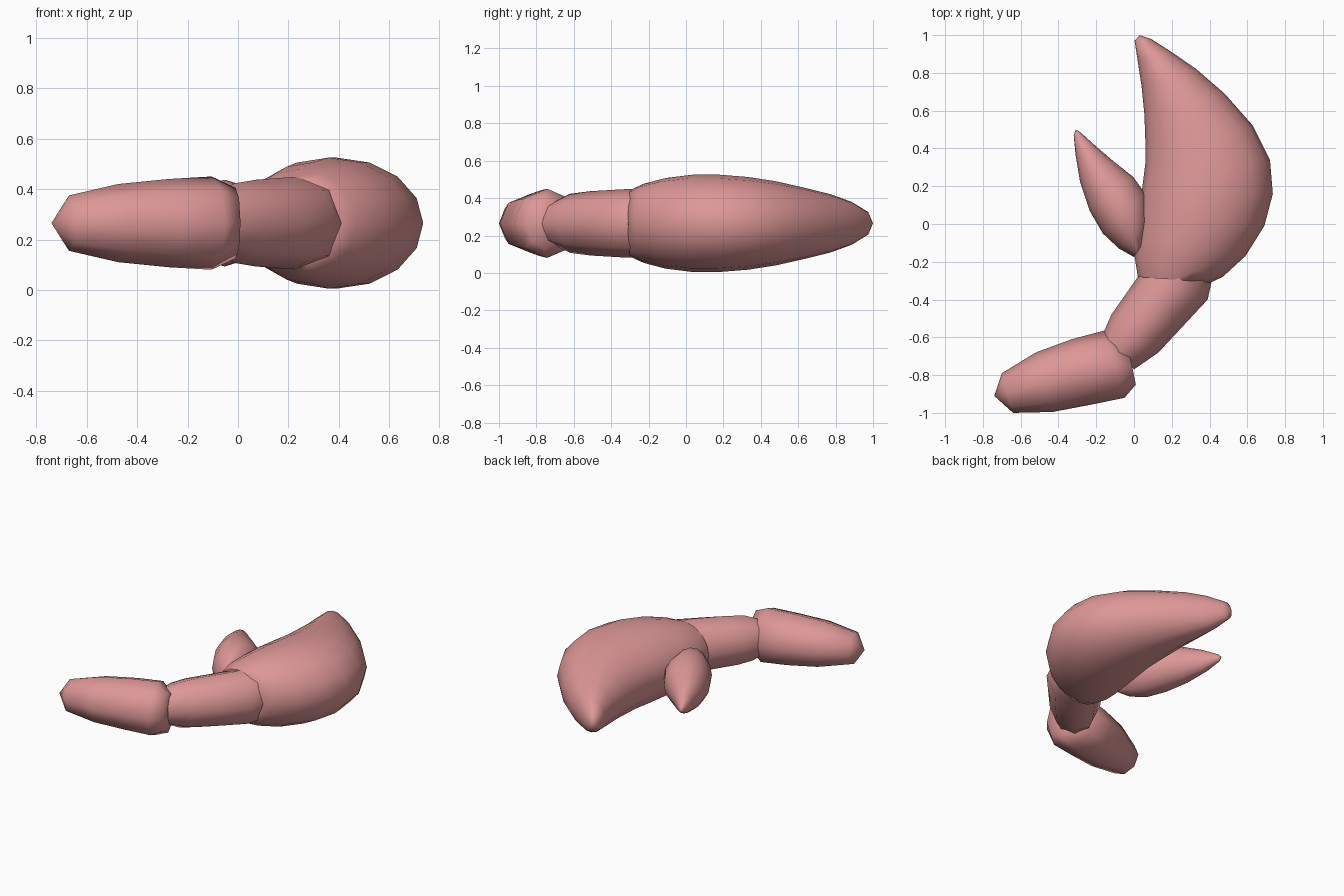
import bpy, bmesh, math
from mathutils import Vector

MID = 0.265  # height of the limb's mid plane

shell = bpy.data.materials.new("shell_pink")
shell.diffuse_color = (0.73, 0.31, 0.31, 1)


def limb(name, rings, sides, tip=None, angle=60):
    """Loft elliptical rings, each (left x, left y, right x, right y, half height)."""
    bm = bmesh.new()
    loops = []
    for lx, ly, rx, ry, h in rings:
        left, right = Vector((lx, ly, MID)), Vector((rx, ry, MID))
        c, half = (left + right) / 2, (right - left) / 2
        loops.append([bm.verts.new(c + half * math.cos(a) + Vector((0, 0, h * math.sin(a))))
                      for a in (2 * math.pi * i / sides for i in range(sides))])
    for a, b in zip(loops, loops[1:]):
        for i in range(sides):
            j = (i + 1) % sides
            bm.faces.new((a[i], a[j], b[j], b[i]))
    bm.faces.new(loops[-1])
    if tip:
        t = bm.verts.new((tip[0], tip[1], MID))
        for i in range(sides):
            bm.faces.new((t, loops[0][i], loops[0][(i + 1) % sides]))
    else:
        bm.faces.new(loops[0])
    bmesh.ops.recalc_face_normals(bm, faces=bm.faces)
    me = bpy.data.meshes.new(name)
    bm.to_mesh(me)
    bm.free()
    me.materials.append(shell)
    ob = bpy.data.objects.new(name, me)
    bpy.context.collection.objects.link(ob)
    bpy.ops.object.select_all(action='DESELECT')
    ob.select_set(True)
    bpy.context.view_layer.objects.active = ob
    bpy.ops.object.shade_smooth_by_angle(angle=math.radians(angle))
    return ob


# Large curved claw
limb("large_claw", [
    (0.003, 0.97, 0.09, 0.98, 0.06),
    (0.02, 0.86, 0.20, 0.91, 0.115),
    (0.04, 0.73, 0.33, 0.82, 0.155),
    (0.055, 0.58, 0.48, 0.69, 0.19),
    (0.06, 0.44, 0.63, 0.52, 0.225),
    (0.06, 0.32, 0.72, 0.34, 0.248),
    (0.045, 0.20, 0.735, 0.16, 0.26),
    (0.03, 0.08, 0.69, -0.01, 0.26),
    (0.015, -0.05, 0.59, -0.17, 0.242),
    (0.003, -0.17, 0.47, -0.28, 0.212),
    (0.02, -0.28, 0.405, -0.31, 0.18)], 16, (0.03, 1.0))

# Small movable pincer
limb("small_pincer", [
    (-0.319, 0.47, -0.285, 0.487, 0.025),
    (-0.31, 0.37, -0.20, 0.41, 0.075),
    (-0.285, 0.22, -0.10, 0.325, 0.12),
    (-0.235, 0.07, -0.005, 0.25, 0.155),
    (-0.165, -0.05, 0.06, 0.16, 0.172),
    (-0.08, -0.13, 0.08, 0.04, 0.15),
    (0.0, -0.175, 0.06, -0.08, 0.10)], 16, (-0.308, 0.5))

# Middle arm segment
limb("middle_arm", [
    (-0.17, -0.60, 0.0, -0.77, 0.125),
    (-0.155, -0.56, 0.13, -0.68, 0.158),
    (-0.12, -0.48, 0.26, -0.54, 0.172),
    (0.02, -0.28, 0.39, -0.40, 0.182),
    (0.09, -0.18, 0.41, -0.31, 0.185)], 8)

# Rear arm segment
limb("rear_arm", [
    (-0.70, -0.79, -0.64, -1.0, 0.11),
    (-0.52, -0.68, -0.43, -0.995, 0.155),
    (-0.33, -0.61, -0.22, -0.955, 0.175),
    (-0.16, -0.565, -0.05, -0.92, 0.185),
    (-0.03, -0.66, 0.01, -0.85, 0.14)], 8, (-0.74, -0.91))
